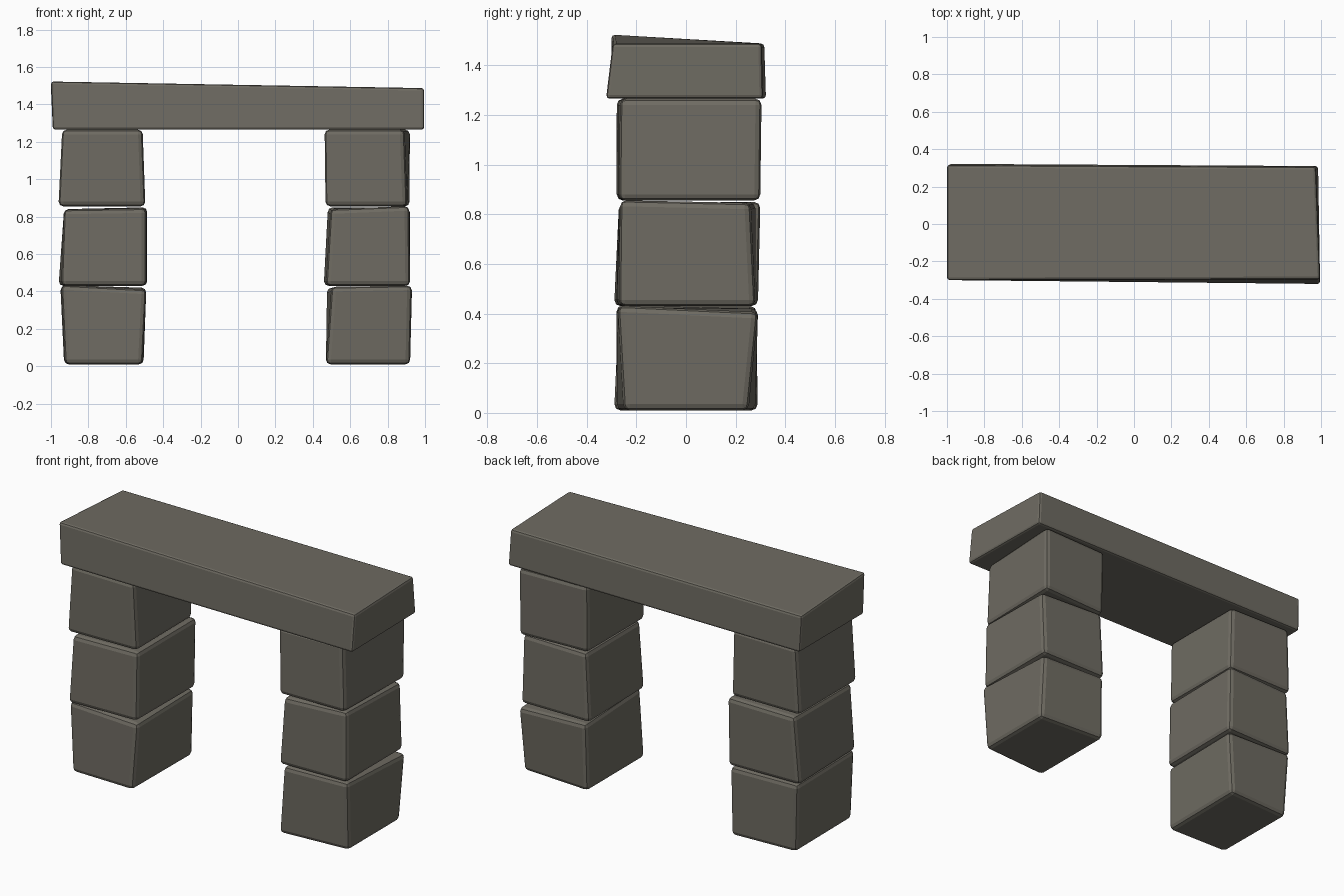
import bpy, bmesh

stone = bpy.data.materials.new("warm grey stone")
stone.diffuse_color = (0.157, 0.147, 0.122, 1)


def block(name, z0, bottom, top, heights, bevel):
    """Rough hewn block: corners run front-left, front-right, back-right, back-left."""
    bm = bmesh.new()
    low = [bm.verts.new((x, y, z0)) for x, y in bottom]
    high = [bm.verts.new((x, y, z)) for (x, y), z in zip(top, heights)]
    bm.faces.new(low[::-1])
    bm.faces.new(high)
    for i in range(4):
        j = (i + 1) % 4
        bm.faces.new((low[i], low[j], high[j], high[i]))
    bmesh.ops.bevel(bm, geom=bm.edges[:], offset=bevel, segments=2,
                    profile=0.5, affect='EDGES')
    bmesh.ops.recalc_face_normals(bm, faces=bm.faces[:])
    mesh = bpy.data.meshes.new(name)
    bm.to_mesh(mesh)
    bm.free()
    mesh.materials.append(stone)
    bpy.context.collection.objects.link(bpy.data.objects.new(name, mesh))


# left pillar
block("left_pillar_bottom", 0.01,
      [(-.925, -.28), (-.51, -.29), (-.505, .29), (-.93, .27)],
      [(-.945, -.28), (-.49, -.27), (-.49, .28), (-.95, .285)],
      [.435, .41, .42, .43], .025)
block("left_pillar_middle", 0.43,
      [(-.945, -.29), (-.49, -.28), (-.485, .29), (-.96, .28)],
      [(-.93, -.27), (-.49, -.27), (-.485, .30), (-.93, .29)],
      [.838, .845, .85, .84], .025)
block("left_pillar_top", 0.855,
      [(-.96, -.28), (-.495, -.27), (-.50, .28), (-.96, .28)],
      [(-.94, -.27), (-.51, -.28), (-.51, .28), (-.94, .29)],
      [1.265] * 4, .025)

# right pillar
block("right_pillar_bottom", 0.01,
      [(.47, -.28), (.92, -.25), (.92, .25), (.47, .28)],
      [(.50, -.28), (.93, -.275), (.93, .29), (.475, .29)],
      [.425, .432, .405, .42], .025)
block("right_pillar_middle", 0.43,
      [(.47, -.28), (.92, -.27), (.92, .28), (.458, .28)],
      [(.495, -.27), (.915, -.265), (.92, .26), (.48, .28)],
      [.84, .857, .845, .85], .025)
block("right_pillar_top", 0.855,
      [(.468, -.275), (.905, -.27), (.918, .30), (.468, .28)],
      [(.463, -.275), (.89, -.265), (.92, .305), (.465, .29)],
      [1.265] * 4, .025)

# lintel slab across both pillars
block("lintel", 1.265,
      [(-.99, -.30), (.995, -.322), (.985, .31), (-.99, .322)],
      [(-1.0, -.30), (.995, -.295), (.972, .305), (-1.0, .315)],
      [1.523, 1.487, 1.487, 1.487], .014)
